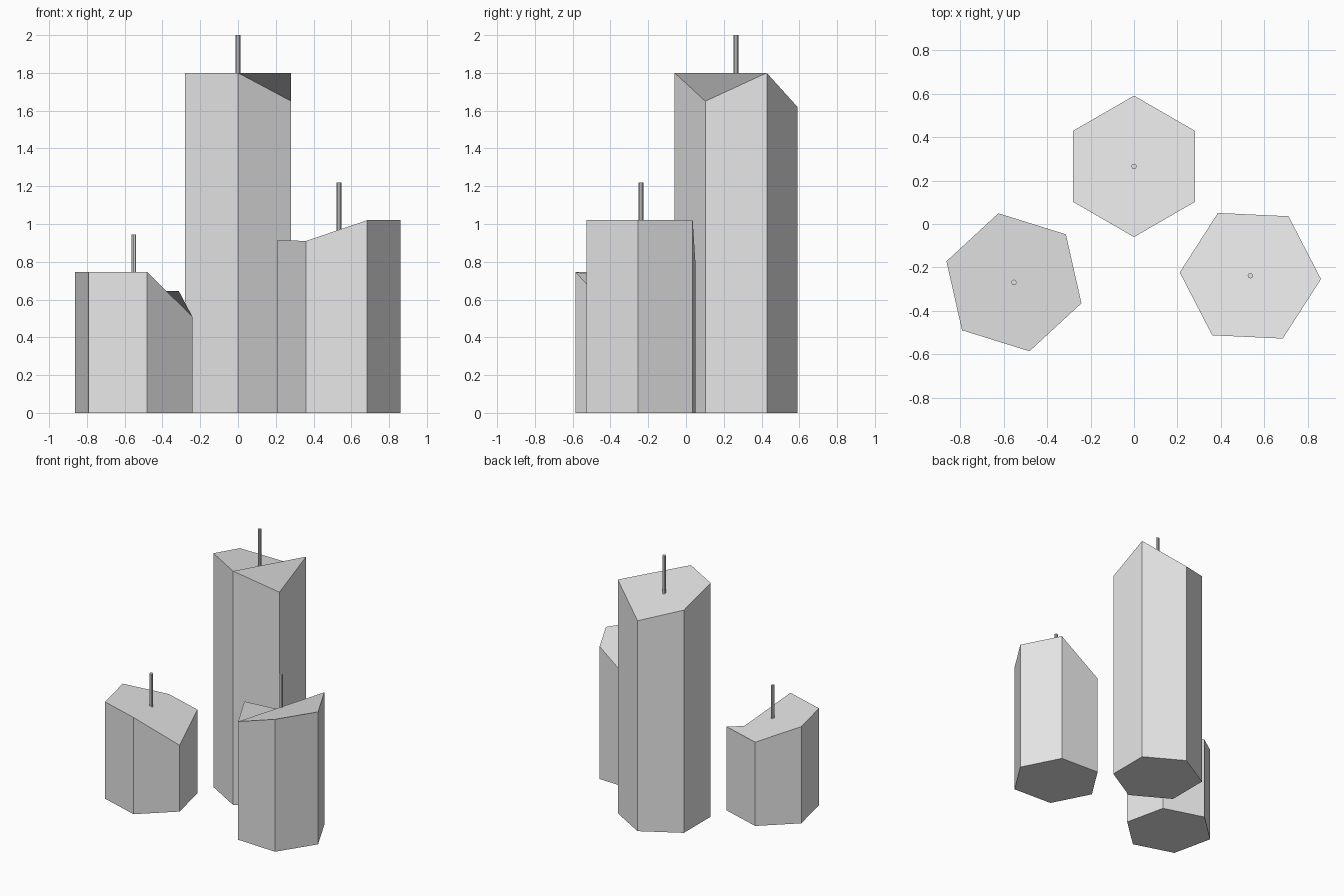
import bpy
import bmesh
from math import cos, sin, radians
from mathutils import Vector

cube = bpy.data.objects.get("Cube")
if cube:
    bpy.data.objects.remove(cube, do_unlink=True)

concrete = bpy.data.materials.new("light grey")
concrete.use_nodes = True
concrete.diffuse_color = (0.8, 0.8, 0.8, 1)
concrete.node_tree.nodes["Principled BSDF"].inputs["Base Color"].default_value = (0.8, 0.8, 0.8, 1)

RADIUS = 0.325


def finish(name, bm):
    mesh = bpy.data.meshes.new(name)
    bm.to_mesh(mesh)
    bm.free()
    mesh.materials.append(concrete)
    obj = bpy.data.objects.new(name, mesh)
    bpy.context.collection.objects.link(obj)
    return obj


def tower(name, x, y, start, heights):
    """Hexagonal shaft whose folded roof fans out from the first corner."""
    bm = bmesh.new()
    n = len(heights)
    angles = [radians(start + 360 * i / n) for i in range(n)]
    ring = [(x + RADIUS * cos(a), y + RADIUS * sin(a)) for a in angles]
    low = [bm.verts.new((px, py, 0)) for px, py in ring]
    high = [bm.verts.new((px, py, h)) for (px, py), h in zip(ring, heights)]
    bm.faces.new(low[::-1])
    for i in range(n):
        j = (i + 1) % n
        bm.faces.new((low[i], low[j], high[j], high[i]))
    for i in range(1, n - 1):
        bm.faces.new((high[0], high[i], high[i + 1]))

    # The whole roof shares one mean normal so that it shades as a single face
    roof = Vector((0, 0, 0))
    for i in range(n):
        roof += high[i].co.cross(high[(i + 1) % n].co)
    roof.normalize()

    mesh = finish(name, bm).data
    first_roof = n + 1
    normals = []
    for poly in mesh.polygons:
        poly.use_smooth = True
        normal = roof if poly.index >= first_roof else poly.normal.copy()
        normals += [normal] * poly.loop_total
    mesh.normals_split_custom_set(normals)


def antenna(name, x, y, bottom, top):
    bm = bmesh.new()
    bmesh.ops.create_cone(bm, cap_ends=True, segments=8, radius1=0.0125,
                          radius2=0.0125, depth=top - bottom)
    bmesh.ops.translate(bm, verts=bm.verts, vec=(x, y, (top + bottom) / 2))
    finish(name, bm)


# Tall tower at the back
tower("tall_tower", 0, 0.265, -90, [1.8, 1.65, 1.8, 1.62, 1.715, 1.8])
antenna("tall_antenna", 0, 0.265, 1.69, 2.0)

# Short tower on the -x side
tower("short_tower", -0.552, -0.268, 102.7, [0.645, 0.745, 0.745, 0.745, 0.51, 0.645])
antenna("short_antenna", -0.552, -0.268, 0.68, 0.945)

# Middle tower on the +x side
tower("middle_tower", 0.535, -0.238, 237.3, [0.91, 1.02, 1.02, 1.02, 0.78, 0.915])
antenna("middle_antenna", 0.535, -0.238, 0.95, 1.22)
